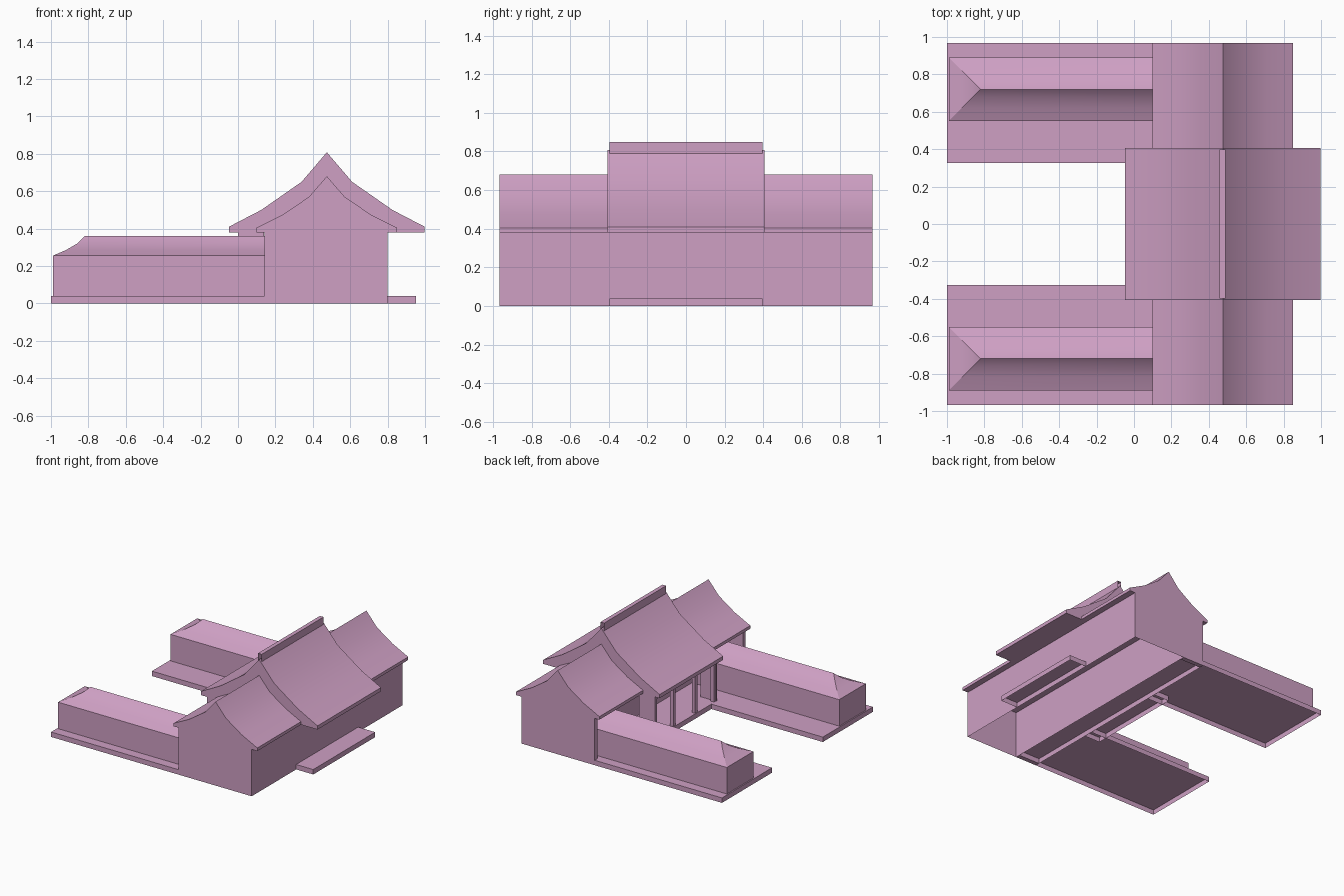
import bpy, bmesh

if "Cube" in bpy.data.objects:
    bpy.data.objects.remove(bpy.data.objects["Cube"])

mat = bpy.data.materials.new("rose")
mat.diffuse_color = (0.62, 0.35, 0.55, 1)
mat.use_nodes = True
mat.node_tree.nodes["Principled BSDF"].inputs["Base Color"].default_value = mat.diffuse_color


def finish(name, bm, smooth=False):
    bmesh.ops.remove_doubles(bm, verts=bm.verts, dist=1e-5)
    bmesh.ops.recalc_face_normals(bm, faces=bm.faces)
    me = bpy.data.meshes.new(name)
    bm.to_mesh(me)
    bm.free()
    ob = bpy.data.objects.new(name, me)
    bpy.context.collection.objects.link(ob)
    me.materials.append(mat)
    if smooth:
        bpy.ops.object.select_all(action='DESELECT')
        ob.select_set(True)
        bpy.context.view_layer.objects.active = ob
        bpy.ops.object.shade_smooth_by_angle(angle=0.45)
    return ob


def box(name, x, y, z, skip=""):
    """Box from ranges; skip drops open sides: b bottom, t top, e y-ends."""
    bm = bmesh.new()
    bmesh.ops.create_cube(bm, size=1)
    for v in bm.verts:
        v.co = [r[0] + (c + 0.5) * (r[1] - r[0]) for c, r in zip(v.co, (x, y, z))]
    bm.normal_update()
    drop = [f for f in bm.faces if ("b" in skip and f.normal.z < -.9)
            or ("t" in skip and f.normal.z > .9) or ("e" in skip and abs(f.normal.y) > .9)]
    bmesh.ops.delete(bm, geom=drop, context='FACES')
    return finish(name, bm)


def gable_roof(name, half, y):
    """Curved gable prism along y from a half profile, mirrored about the ridge."""
    rx = 0.475
    prof = [(rx - d, z) for d, z in half] + [(rx + d, z) for d, z in reversed(half[:-1])]
    bm = bmesh.new()
    f = bm.faces.new([bm.verts.new((px, y[0], pz)) for px, pz in prof])
    ext = bmesh.ops.extrude_face_region(bm, geom=[f], use_keep_orig=True)["geom"]
    for v in ext:
        if isinstance(v, bmesh.types.BMVert):
            v.co.y = y[1]
    finish(name, bm, True)


# roofs: long hall and taller central bay
gable_roof("hall_roof", [(.375, .38), (.375, .405), (.235, .475), (.095, .57), (0, .68)], (-.967, .967))
gable_roof("central_roof", [(.523, .38), (.523, .41), (.35, .50), (.135, .65), (0, .808)], (-.407, .407))
box("ridge_cap", (.457, .49), (-.397, .397), (.78, .85), "be")

# hall room, open underneath
box("hall_room", (.33, .80), (-.967, .967), (0, .38), "bt")

# platforms, hollow underneath
box("porch_platform", (.14, .33), (-.967, .967), (0, .04), "b")
box("front_step", (0, .14), (-.40, .40), (0, .04), "b")
box("back_step", (.80, .953), (-.397, .397), (0, .04), "b")

# porch columns and beam
for i, y in enumerate((-.38, -.14, .14, .38)):
    box(f"porch_column_{i}", (.005, .035), (y - .015, y + .015), (.04, .38))
box("porch_beam", (.005, .035), (-.395, .395), (.345, .38))

for s, side in ((1, "back"), (-1, "front")):
    def span(a, b):
        return tuple(sorted((s * a, s * b)))

    box(f"{side}_wing_platform", (-1, .14), span(.325, .967), (0, .04), "b")
    box(f"{side}_gable_wall", (.142, .33), span(.93, .967), (0, .38))
    box(f"{side}_porch_side_wall", (.0, .14), span(.385, .40), (.04, .38))

    # wing: walls and curved roof, hipped at the free end
    bm = bmesh.new()
    rows = []
    for d, z in ((0, .04), (0, .255), (.07, .285), (.13, .32), (.17, .36)):
        y0, y1, x0, x1 = .55 + d, .89 - d, -.99 + d, .33
        rows.append([bm.verts.new((x, s * y, z))
                     for x, y in ((x1, y0), (x0, y0), (x0, y1), (x1, y1))])
    for a, b in zip(rows, rows[1:]):
        for k in range(3):
            bm.faces.new((a[k], a[k + 1], b[k + 1], b[k]))
    finish(f"{side}_wing", bm, True)
